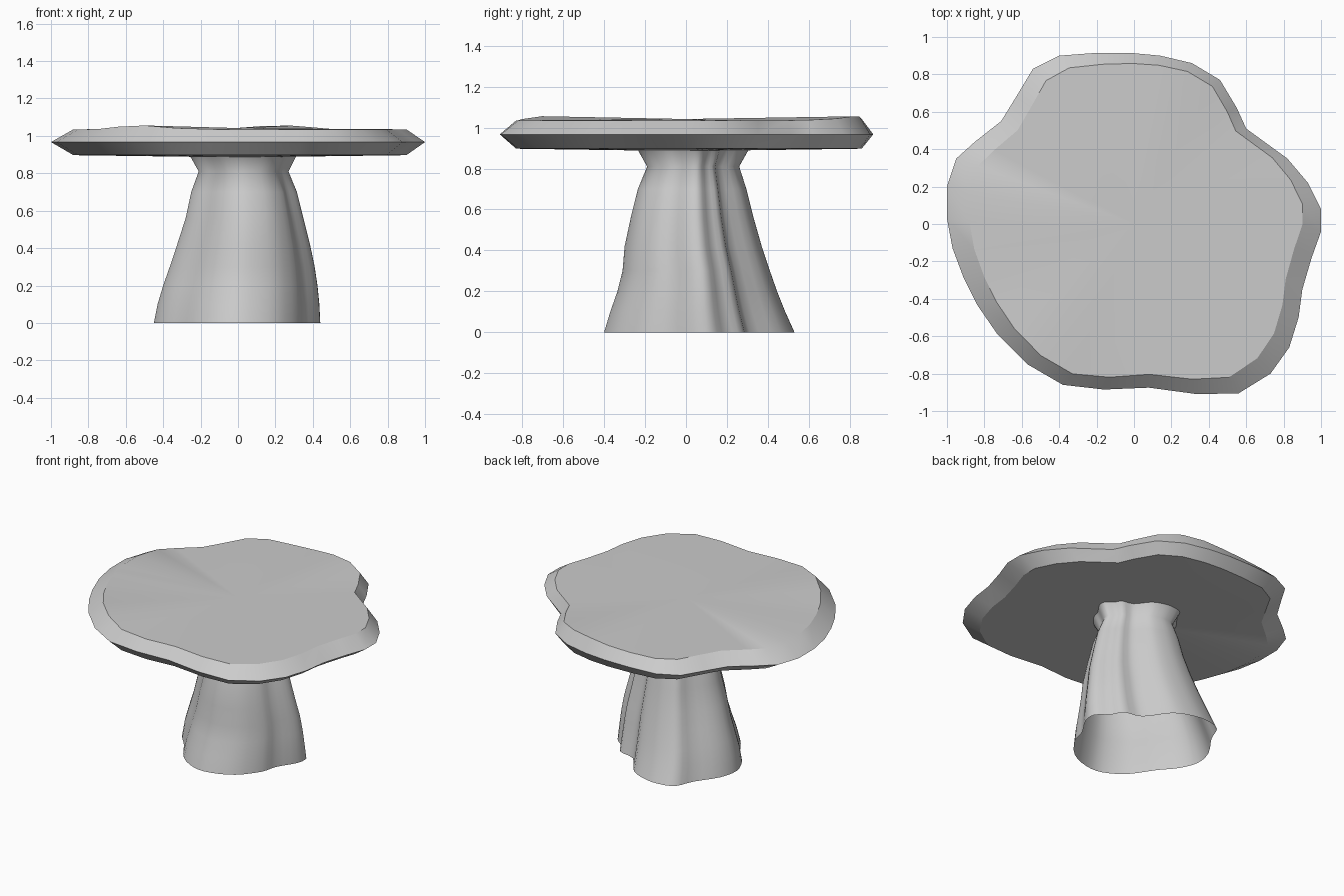
import bpy, bmesh, math
from mathutils import Vector

if "Cube" in bpy.data.objects:
    bpy.data.objects.remove(bpy.data.objects["Cube"])


def loft(name, rings, cap_start=None, cap_end=None, angle=40):
    """Skin a stack of closed rings; optional centre points close the ends with fans."""
    bm = bmesh.new()
    rows = [[bm.verts.new(p) for p in ring] for ring in rings]
    n = len(rows[0])
    for a, b in zip(rows, rows[1:]):
        for i in range(n):
            j = (i + 1) % n
            bm.faces.new((a[i], a[j], b[j], b[i]))
    if cap_start:
        c = bm.verts.new(cap_start)
        for i in range(n):
            bm.faces.new((c, rows[0][(i + 1) % n], rows[0][i]))
    if cap_end:
        c = bm.verts.new(cap_end)
        for i in range(n):
            bm.faces.new((c, rows[-1][i], rows[-1][(i + 1) % n]))
    mesh = bpy.data.meshes.new(name)
    bm.to_mesh(mesh)
    bm.free()
    obj = bpy.data.objects.new(name, mesh)
    bpy.context.collection.objects.link(obj)
    bpy.ops.object.select_all(action='DESELECT')
    obj.select_set(True)
    bpy.context.view_layer.objects.active = obj
    bpy.ops.object.shade_smooth_by_angle(angle=math.radians(angle))
    return obj


def catmull(points, steps):
    """Smooth a closed 2D outline."""
    out, n = [], len(points)
    for i in range(n):
        p0, p1, p2, p3 = (Vector(points[(i + k) % n]) for k in (-1, 0, 1, 2))
        for s in range(steps):
            t = s / steps
            out.append(0.5 * (2 * p1 + (p2 - p0) * t + (2 * p0 - 5 * p1 + 4 * p2 - p3) * t * t
                              + (3 * p1 - p0 - 3 * p2 + p3) * t ** 3))
    return out


# Table top: irregular slab outline with a bevelled rim
slab = [(1, .08), (.93, .22), (.82, .35), (.60, .51), (.55, .62), (.46, .77), (.31, .86),
        (.14, .90), (-.02, .915), (-.2, .915), (-.40, .90), (-.54, .83), (-.63, .68),
        (-.71, .55), (-.85, .44), (-.95, .35), (-1, .2), (-1, .03), (-.97, -.13),
        (-.91, -.29), (-.84, -.43), (-.73, -.59), (-.57, -.75), (-.38, -.86),
        (-.16, -.885), (.08, -.875), (.34, -.91), (.56, -.905), (.73, -.8), (.83, -.66),
        (.88, -.5), (.90, -.35), (.95, -.18), (1, -.04)]


def rim_height(x, y):
    # two gentle raised spots on opposite edges
    bump = sum(math.exp(-((x - a) ** 2 + (y - b) ** 2) / .05)
               for a, b in ((-.53, -.66), (.22, .80)))
    return 1.035 + .022 * bump


def inset(x, y):
    return x * .89 + .01, y * .93 + .025 * x + .008


under = [(*inset(x, y), .897) for x, y in slab]
edge = [(x, y, .967) for x, y in slab]
upper = [(*inset(x, y), rim_height(*inset(x, y))) for x, y in slab]
loft("table_top", [under, edge, upper], (0, 0, .885), (0, 0, 1.042), 30)

# Pedestal: lobed trunk, open underneath, narrowing to a neck below the top
trunk = catmull([(.21, -.335), (.32, -.20), (.355, -.085), (.43, .04), (.435, .13),
                 (.36, .20), (.31, .28), (.19, .315), (.075, .47), (-.06, .53), (-.17, .535),
                 (-.265, .50), (-.32, .38), (-.42, .23), (-.45, .09), (-.40, -.04),
                 (-.31, -.15), (-.20, -.31), (-.065, -.395), (.06, -.40)], 3)
# z, min x, max x, min y, max y
levels = [(0, -.45, .44, -.40, .53), (.1, -.43, .435, -.37, .485), (.2, -.40, .425, -.335, .445),
          (.3, -.365, .41, -.31, .41), (.42, -.325, .385, -.30, .37), (.56, -.28, .35, -.27, .33),
          (.7, -.25, .315, -.235, .295), (.81, -.21, .27, -.19, .26), (.89, -.255, .31, -.235, .305)]
bx0, bx1 = min(p.x for p in trunk), max(p.x for p in trunk)
by0, by1 = min(p.y for p in trunk), max(p.y for p in trunk)
rings = []
for z, x0, x1, y0, y1 in levels:
    rings.append([(x0 + (p.x - bx0) / (bx1 - bx0) * (x1 - x0),
                   y0 + (p.y - by0) / (by1 - by0) * (y1 - y0), z) for p in trunk])
loft("pedestal", rings, angle=75)
